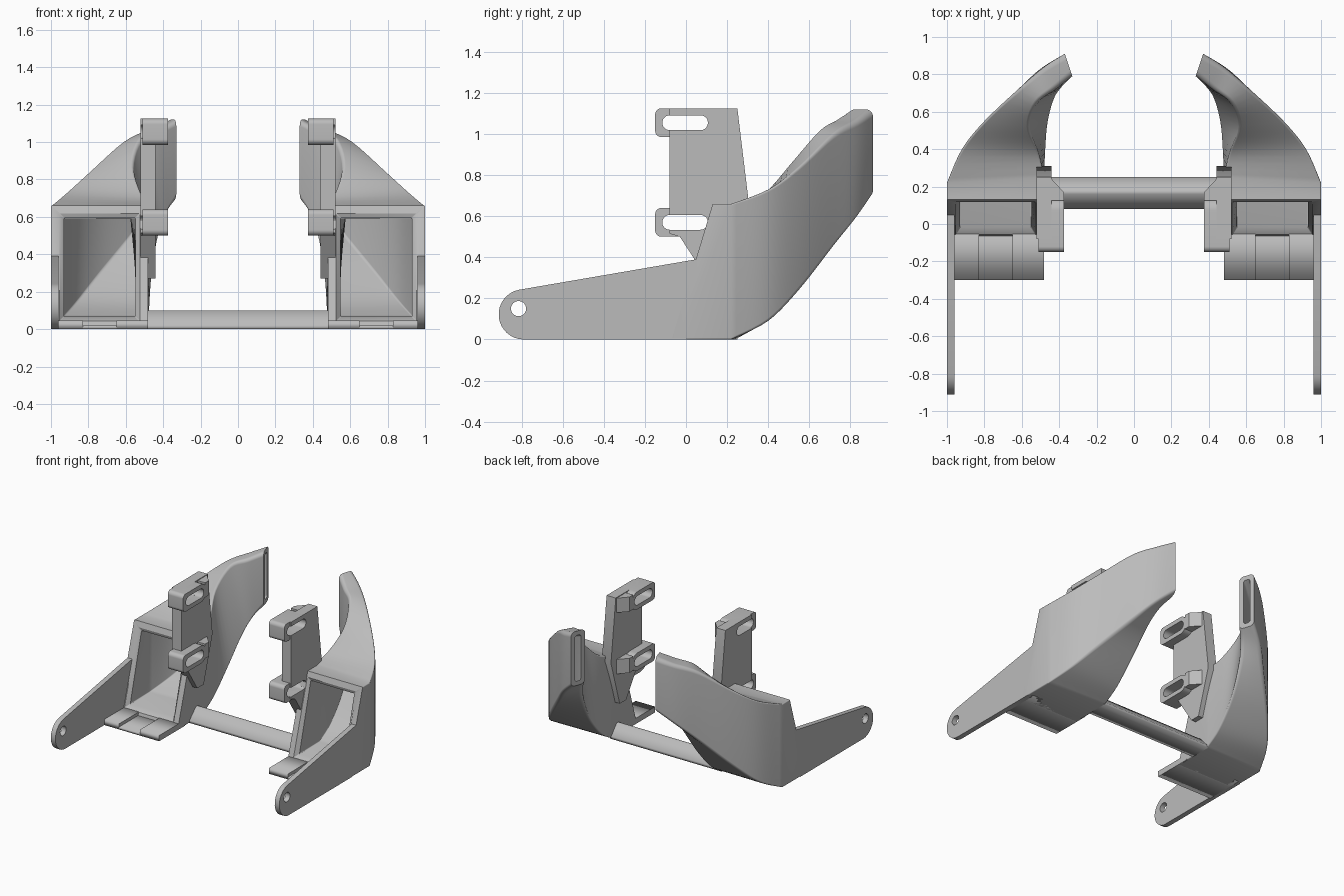
import bpy, bmesh, math
from mathutils import Vector, Matrix

if "Cube" in bpy.data.objects:
    bpy.data.objects.remove(bpy.data.objects["Cube"], do_unlink=True)

GREY = (0.5, 0.5, 0.5, 1)
mat = bpy.data.materials.new("plain_grey")
mat.use_nodes = True
mat.diffuse_color = GREY
mat.node_tree.nodes["Principled BSDF"].inputs["Base Color"].default_value = GREY


def finish(name, bm, mirror=True, bevel=0, smooth=True):
    bmesh.ops.remove_doubles(bm, verts=bm.verts, dist=1e-5)
    bmesh.ops.recalc_face_normals(bm, faces=bm.faces)
    me = bpy.data.meshes.new(name)
    bm.to_mesh(me)
    bm.free()
    me.materials.clear()
    me.materials.append(mat)
    ob = bpy.data.objects.new(name, me)
    bpy.context.collection.objects.link(ob)
    if smooth:
        bpy.ops.object.select_all(action='DESELECT')
        ob.select_set(True)
        bpy.context.view_layer.objects.active = ob
        bpy.ops.object.shade_smooth_by_angle(angle=math.radians(30))
    if bevel:
        b = ob.modifiers.new("soft_edges", 'BEVEL')
        b.width, b.segments = bevel, 2
        b.limit_method, b.angle_limit = 'ANGLE', math.radians(40)
    if mirror:
        ob.modifiers.new("other_side", 'MIRROR')
    return ob


def slab(name, x0, x1, outlines, **kw):
    """Extrude a side profile (y, z), with optional holes, from x0 to x1."""
    cu = bpy.data.curves.new(name + "_profile", 'CURVE')
    cu.dimensions, cu.fill_mode = '2D', 'BOTH'
    cu.extrude = (x1 - x0) / 2
    for pts in outlines:
        sp = cu.splines.new('POLY')
        sp.points.add(len(pts) - 1)
        for p, (y, z) in zip(sp.points, pts):
            p.co = (y, z, 0, 1)
        sp.use_cyclic_u = True
    tmp = bpy.data.objects.new(name + "_profile", cu)
    bpy.context.collection.objects.link(tmp)
    dg = bpy.context.evaluated_depsgraph_get()
    me = bpy.data.meshes.new_from_object(tmp.evaluated_get(dg))
    bm = bmesh.new()
    bm.from_mesh(me)
    bpy.data.objects.remove(tmp, do_unlink=True)
    bpy.data.meshes.remove(me)
    bm.transform(Matrix(((0, 0, 1, (x0 + x1) / 2), (1, 0, 0, 0), (0, 1, 0, 0), (0, 0, 0, 1))))
    return finish(name, bm, **kw)


def arc(cy, cz, r, a0, a1, n=10):
    angles = [math.radians(a0 + (a1 - a0) * i / n) for i in range(n + 1)]
    return [(cy + r * math.cos(a), cz + r * math.sin(a)) for a in angles]


def rounded(y0, y1, z0, z1, rf, rb):
    """Rectangle with corner radius rf at the front and rb at the back."""
    return (arc(y1 - rb, z0 + rb, rb, 270, 360) + arc(y1 - rb, z1 - rb, rb, 0, 90)
            + arc(y0 + rf, z1 - rf, rf, 90, 180) + arc(y0 + rf, z0 + rf, rf, 180, 270))


# Duct: stations of four corners (outer low, outer top, inner top, inner low)
STATIONS = [
    [(1, -.07, 0), (1, .13, .66), (.48, .13, .66), (.48, -.07, 0)],
    [(1, .22, 0), (1, .22, .66), (.48, .25, .66), (.48, .24, 0)],
    [(.92, .4, .09), (.92, .4, .73), (.51, .38, .71), (.475, .38, .09)],
    [(.8, .55, .24), (.8, .55, .84), (.56, .52, .87), (.46, .54, .27)],
    [(.62, .72, .45), (.62, .72, 1), (.52, .645, 1.02), (.425, .67, .48)],
    [(.5, .83, .58), (.48, .84, 1.07), (.42, .72, 1.07), (.38, .74, .61)],
    [(.37, .91, .69), (.37, .91, 1.12), (.33, .79, 1.12), (.33, .79, .69)],
]
STATIONS = [[Vector(c) for c in s] for s in STATIONS]


def spline(a, b, c, d, t):
    m0, m1 = (c - a) / 2, (d - b) / 2
    return (b * (2 * t**3 - 3 * t**2 + 1) + m0 * (t**3 - 2 * t**2 + t)
            + c * (3 * t**2 - 2 * t**3) + m1 * (t**3 - t**2))


def sections(steps=5):
    body = STATIONS[1:]
    out = [STATIONS[0], [p.lerp(q, .12) for p, q in zip(STATIONS[0], body[0])]]
    last = len(body) - 1
    for i in range(last):
        group = [body[max(i - 1, 0)], body[i], body[i + 1], body[min(i + 2, last)]]
        for k in range(steps):
            out.append([spline(*corner, k / steps) for corner in zip(*group)])
    return out + [body[-1]]


def ring(corners, inset, radius):
    ol, ot, it, il = corners
    w = ((ol - il).length + (ot - it).length) / 2
    h = ((ot - ol).length + (it - il).length) / 2
    pts = rounded(inset, w - inset, inset, h - inset, radius, radius)
    return [il.lerp(ol, u / w).lerp(it.lerp(ot, u / w), v / h) for u, v in pts]


secs = sections()
n = len(secs) - 1
outer = [ring(s, 0, .006 + .03 * i / n) for i, s in enumerate(secs)]
inner = [ring(s, .045 if i == 0 else .07 - .035 * i / n, .005 + .015 * i / n)
         for i, s in enumerate(secs)]
bm = bmesh.new()
rings = [[bm.verts.new(p) for p in r] for r in outer + inner[::-1]]
for r, s in zip(rings, rings[1:] + rings[:1]):
    for i in range(len(r)):
        j = (i + 1) % len(r)
        bm.faces.new((r[i], r[j], s[j], s[i]))
finish("air_duct", bm)

# Side arms with a pivot hole
slab("side_arm", .96, 1,
     [arc(-.79, .122, .122, 100, 270, 16) + [(0, 0), (.06, .39), (.05, .39)],
      arc(-.815, .15, .037, 0, 345, 23)])

# Floor plates with a shallow groove between them
for name, x0, x1, top in (("floor_inner", .48, .65, .045), ("floor_groove", .65, .83, .02),
                          ("floor_outer", .83, .97, .045)):
    slab(name, x0, x1, [[(-.3, 0), (.02, 0), (.02, top), (-.3, top)]], smooth=False)

# Cross bar joining both ducts
slab("cross_bar", -.49, .49, [[(.08, 0), (.25, 0), (.25, .02), (.18, .1), (.16, .1), (.08, .02)]],
     mirror=False, smooth=False)

# Mounting brackets: a plate notched where the slotted lugs pass
LUGS = {"upper": .985, "lower": .5}


def notch(z):
    r = .036
    return [(-.08, z + .034 + 2 * r)] + arc(.107 - r, z + .034 + r, r, 90, -90) + [(-.08, z + .034)]


slab("bracket_plate", .44, .52,
     [[(-.08, 1.125), (.25, 1.125), (.31, .63), (.2, .27), (.12, .27), (-.03, .5), (-.08, .515)][:1]
      + notch(LUGS["upper"]) + notch(LUGS["lower"])
      + [(-.08, .515), (-.03, .5), (.12, .27), (.2, .27), (.31, .63), (.25, 1.125)]])

for name, z in LUGS.items():
    slab(name + "_slotted_lug", .375, .51,
         [rounded(-.15, .14, z, z + .14, .03, .068),
          rounded(-.115, .107, z + .034, z + .106, .0355, .0355)])
    # Chamfered web from lug back to plate
    bm = bmesh.new()
    plan = [(.375, .1), (.375, .17), (.44, .24), (.47, .24), (.47, .1)]
    plan = [(x, max(y, .125)) for x, y in plan]
    face = bm.faces.new([bm.verts.new((x, y, z + .02)) for x, y in plan])
    ext = bmesh.ops.extrude_face_region(bm, geom=[face])
    bmesh.ops.translate(bm, vec=(0, 0, .115),
                        verts=[v for v in ext["geom"] if isinstance(v, bmesh.types.BMVert)])
    finish(name + "_lug_web", bm, smooth=False)
